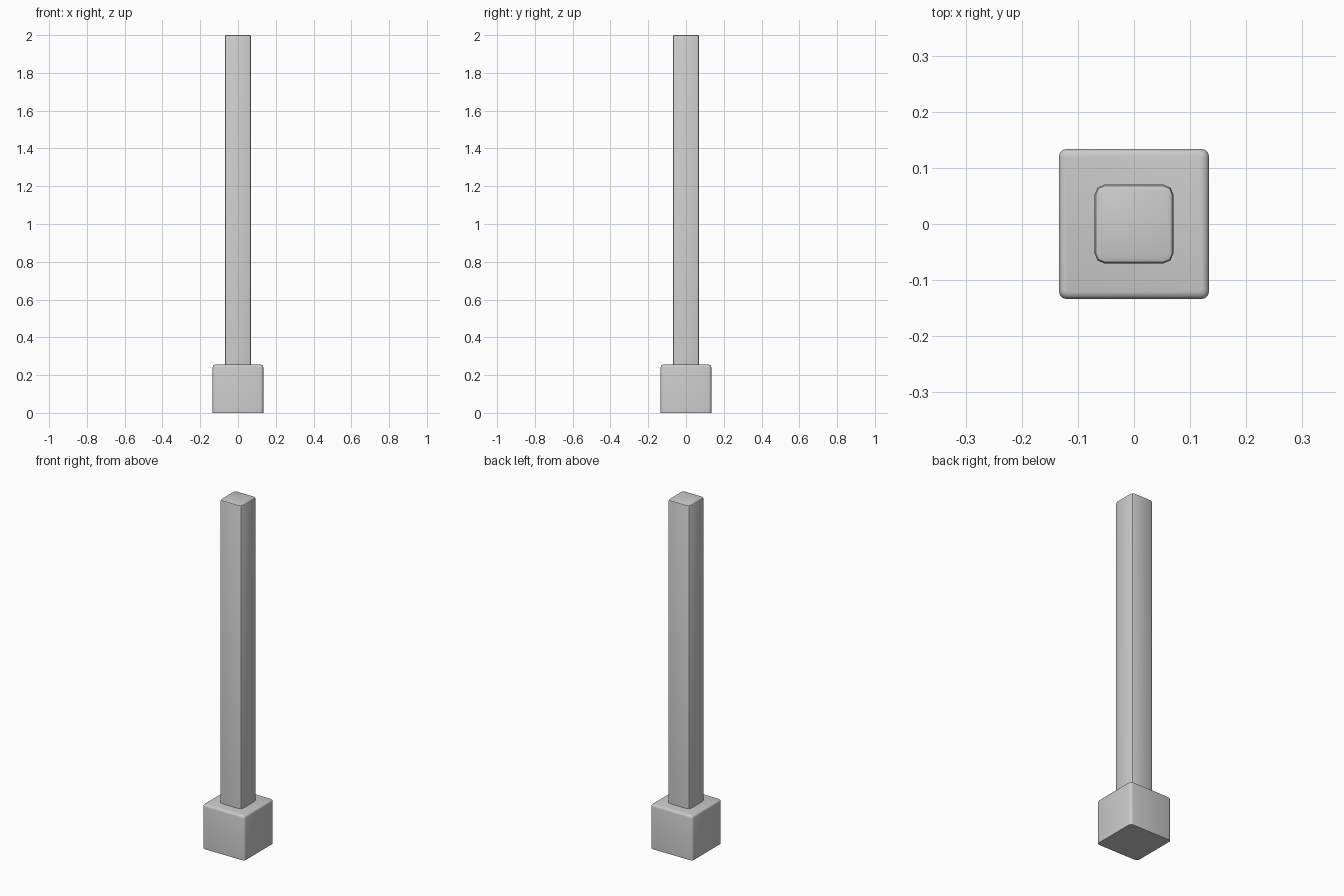
import bpy, bmesh
from mathutils import Vector

if "Cube" in bpy.data.objects:
    bpy.data.objects.remove(bpy.data.objects["Cube"])


def bevelled_box(name, half, z0, z1, upright, rim, segments):
    """Square box with rounded upright edges and top rim, and a sharp bottom."""
    bm = bmesh.new()
    bmesh.ops.create_cube(bm, size=1)
    for v in bm.verts:
        v.co = Vector((v.co.x * 2 * half, v.co.y * 2 * half, z1 if v.co.z > 0 else z0))
    # upright corners first, then the top rim
    edges = [e for e in bm.edges if abs(e.verts[0].co.z - e.verts[1].co.z) > 0.01]
    bmesh.ops.bevel(bm, geom=edges, offset=upright, segments=segments,
                    profile=0.5, affect='EDGES')
    edges = [e for e in bm.edges if all(abs(v.co.z - z1) < 1e-4 for v in e.verts)]
    bmesh.ops.bevel(bm, geom=edges, offset=rim, segments=segments,
                    profile=0.5, affect='EDGES')
    mesh = bpy.data.meshes.new(name)
    bm.to_mesh(mesh)
    bm.free()
    obj = bpy.data.objects.new(name, mesh)
    bpy.context.collection.objects.link(obj)
    bpy.ops.object.select_all(action='DESELECT')
    obj.select_set(True)
    bpy.context.view_layer.objects.active = obj
    bpy.ops.object.shade_smooth_by_angle(angle=0.6)
    return obj


# Footing block
bevelled_box("base_block", 0.134, 0.0, 0.255, 0.015, 0.013, 3)
# Tall square post standing on the block
bevelled_box("post", 0.070, 0.24, 2.0, 0.017, 0.008, 2)
